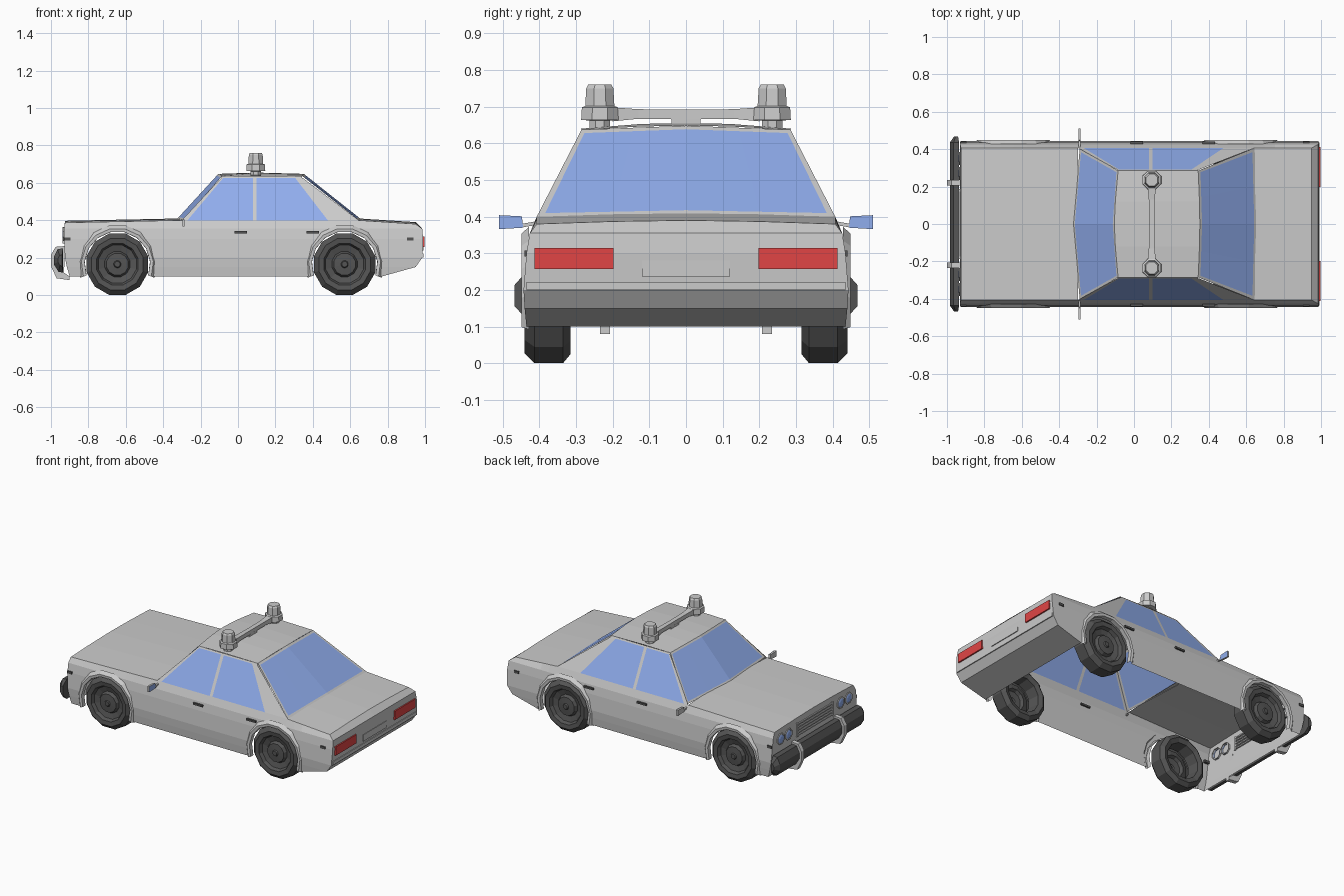
import bpy, bmesh, math
from mathutils import Vector

if "Cube" in bpy.data.objects:
    bpy.data.objects.remove(bpy.data.objects["Cube"])


def material(name, color):
    m = bpy.data.materials.new(name)
    m.diffuse_color = (*color, 1)
    m.use_nodes = True
    m.node_tree.nodes["Principled BSDF"].inputs["Base Color"].default_value = m.diffuse_color
    return m


GLASS = material("blue_glass", (0.28, 0.42, 0.85))
RED = material("red_lens", (0.75, 0.06, 0.06))
DARK = material("dark_rubber", (0.09, 0.09, 0.09))


def build(name, verts, faces, mat=None, mirror=True):
    """Flat-shaded mesh, normals made consistent, optionally mirrored across y."""
    bm = bmesh.new()
    vs = [bm.verts.new(v) for v in verts]
    for f in faces:
        bm.faces.new([vs[i] for i in f])
    bmesh.ops.remove_doubles(bm, verts=bm.verts, dist=0.0004)
    bmesh.ops.dissolve_degenerate(bm, edges=bm.edges, dist=0.0004)
    bmesh.ops.recalc_face_normals(bm, faces=bm.faces)
    me = bpy.data.meshes.new(name)
    bm.to_mesh(me)
    bm.free()
    ob = bpy.data.objects.new(name, me)
    bpy.context.collection.objects.link(ob)
    if mat:
        me.materials.append(mat)
    if mirror:
        mod = ob.modifiers.new("mirror", 'MIRROR')
        mod.use_axis = (False, True, False)
        mod.merge_threshold = 0.0005
    return ob


def loft(name, rows, mat=None, mirror=True, ring=False, cap_start=False, cap_end=False, wrap=False):
    """Skin rows of points; ring closes each row, wrap joins last row to first."""
    n, r = len(rows[0]), len(rows)
    faces = [(i * n + j, i * n + (j + 1) % n, (i + 1) % r * n + (j + 1) % n, (i + 1) % r * n + j)
             for i in range(r if wrap else r - 1) for j in range(n if ring else n - 1)]
    if cap_start:
        faces.append(tuple(range(n)))
    if cap_end:
        faces.append(tuple(range((r - 1) * n, r * n)))
    return build(name, [p for row in rows for p in row], faces, mat, mirror)


def box(name, x, y, z, mat=None, mirror=True):
    rows = [[(a, y[0], z[0]), (a, y[1], z[0]), (a, y[1], z[1]), (a, y[0], z[1])] for a in x]
    return loft(name, rows, mat, mirror, True, True, True)


def turned(name, center, axis, profile, sides, mat=None, mirror=True):
    """Surface of revolution: profile of (distance along axis, radius)."""
    rows = []
    for d, r in profile:
        row = []
        for k in range(sides):
            a = 2 * math.pi * (k + 0.5) / sides
            c, s = r * math.cos(a), r * math.sin(a)
            v = {'x': (d, c, s), 'y': (c, d, s), 'z': (c, s, d)}[axis]
            row.append(tuple(Vector(center) + Vector(v)))
        rows.append(row)
    return loft(name, rows, mat, mirror, True, False, True)


def interp(table, t):
    if t <= table[0][0]:
        return table[0][1]
    for (a, u), (b, v) in zip(table, table[1:]):
        if t <= b:
            return u + (v - u) * (t - a) / (b - a)
    return table[-1][1]


# Body shell: columns along x whose lower edge follows the wheel arches, open underneath
WHEELS_X, WZ, ARCH = (-0.645, 0.57), 0.165, 0.183
WIDTH = [(0.10, 0.435), (0.15, 0.44), (0.20, 0.443), (0.30, 0.435), (0.36, 0.425), (0.40, 0.405)]
TOP = [(-0.93, 0.387), (-0.30, 0.40), (0.64, 0.40), (0.95, 0.38)]
LEVELS = [0.10, 0.15, 0.20, 0.30, 0.355]
columns = [(-0.30, 0.10), (0.64, 0.10)]
for cx in WHEELS_X:
    columns += [(cx - ARCH - 0.002, 0.10), (cx + ARCH + 0.002, 0.10)]
    columns += [(cx - ARCH * math.cos(math.pi * k / 8), WZ + ARCH * math.sin(math.pi * k / 8)) for k in range(9)]
columns = sorted(c for c in columns if c[0] != 0.64)
# the deck column behind the cabin lies over the rear arch, so it gets the arch height
columns = sorted(columns + [(0.64, WZ + math.sqrt(ARCH ** 2 - 0.07 ** 2))])


def section(xs, low):
    pts = [(x, interp(WIDTH, max(z, low)), max(z, low)) for x, z in zip(xs, LEVELS)]
    top = interp(TOP, xs[-1])
    return pts + [(xs[-1], 0.407, top), (xs[-1], 0.2, top + 0.007), (xs[-1], 0, top + 0.01)]


front = section([-0.90, -0.915, -0.925, -0.93, -0.93, -0.925], 0.10)
rear = section([0.77, 0.95, 0.985, 0.99, 0.985, 0.95], 0.10)
rows = [front] + [section([x] * 6, low) for x, low in columns] + [rear]
verts, n, faces = [p for r in rows for p in r], 8, []
for i in range(len(rows) - 1):
    in_cabin = -0.31 < rows[i][5][0] < 0.63 and rows[i + 1][5][0] < 0.65
    for j in range(5 if in_cabin else 7):
        faces.append((i * n + j, i * n + j + 1, (i + 1) * n + j + 1, (i + 1) * n + j))
for base, end in ((0, front), ((len(rows) - 1) * n, rear)):
    start = len(verts)
    verts += [(p[0], 0, p[2]) for p in end[:5]] + [end[7]]
    for j in range(4):
        faces.append((base + j, base + j + 1, start + j + 1, start + j))
    faces.append((base + 4, base + 5, base + 6, base + 7, start + 4))
build("body_shell", verts, faces)

# Wheel arch lips and wheels
for cx, tag in zip(WHEELS_X, ("front", "rear")):
    rows = []
    for k in range(10):
        a = math.radians(-20 + 220 * k / 9)
        rows.append([(cx + r * math.cos(a), y, WZ + r * math.sin(a))
                     for r, y in ((0.175, 0.42), (0.176, 0.447), (0.193, 0.449), (0.212, 0.428))])
    loft(tag + "_arch_lip", rows)
    turned(tag + "_wheel", (cx, 0, WZ), 'y',
           [(0.40, 0.105), (0.325, 0.115), (0.315, 0.145), (0.335, 0.17), (0.413, 0.17), (0.44, 0.143),
            (0.436, 0.115), (0.415, 0.105), (0.405, 0.07), (0.425, 0.06), (0.428, 0.02), (0.435, 0.015)],
           12, DARK)


# Cabin sides: pillars and panes between a sill row and a roof-rail row
def side(x, z):
    return (x, 0.407 - (z - 0.40) * 0.122 / 0.237, z)


sill = [-0.30, -0.27, 0.08, 0.10, 0.48, 0.645]
rail = [-0.09, -0.078, 0.08, 0.10, 0.305, 0.345]
parts = ["front_pillar", "front_side_window", "middle_pillar", "rear_side_window", "rear_pillar"]
for i, part in enumerate(parts):
    loft(part, [[side(sill[k], 0.40), side(rail[k], 0.627)] for k in (i, i + 1)],
         GLASS if "window" in part else None)
loft("roof_rail", [[side(x, 0.627), side(x, 0.637)] for x in (-0.088, 0.343)])


# Windshield and rear window with thin frames
def screen(name, low, high):
    def at(t, u):
        a = Vector(low[0]).lerp(Vector(low[1]), t)
        return tuple(a.lerp(Vector(high[0]).lerp(Vector(high[1]), t), u))
    us, ts = (0, 0.04, 0.96, 1), (0, 0.5, 0.955, 1)
    for i in range(3):
        for j in range(3):
            glass = i == 1 and j < 2
            loft(name + ("_glass" if glass else "_frame"),
                 [[at(ts[k], us[i]), at(ts[k], us[i + 1])] for k in (j, j + 1)], GLASS if glass else None)


screen("windshield", [(-0.325, 0, 0.408), (-0.29, 0.407, 0.40)], [(-0.105, 0, 0.648), (-0.085, 0.285, 0.637)])
screen("rear_window", [(0.655, 0, 0.408), (0.645, 0.407, 0.40)], [(0.352, 0, 0.648), (0.343, 0.285, 0.637)])

# Roof panel, slightly crowned
loft("roof", [[(-0.085, 0.285, 0.637), (-0.1, 0.12, 0.646), (-0.105, 0, 0.648)],
              [(0.1, 0.287, 0.64), (0.1, 0.12, 0.653), (0.1, 0, 0.655)],
              [(0.343, 0.285, 0.637), (0.35, 0.12, 0.646), (0.352, 0, 0.648)]])

# Roof light bar
turned("beacon", (0.095, 0.235, 0), 'z',
       [(0.635, 0.03), (0.662, 0.03), (0.664, 0.055), (0.698, 0.053), (0.702, 0.043), (0.75, 0.04), (0.76, 0.034)], 8)
loft("beacon_bar", [[(0.095 - w, y, z0), (0.095 + w, y, z0), (0.095 + w, y, z1), (0.095 - w, y, z1)]
                    for y, w, z0, z1 in ((0, 0.014, 0.665, 0.692), (0.13, 0.016, 0.667, 0.693), (0.2, 0.022, 0.66, 0.698))],
     ring=True)
box("beacon_bar_foot", (0.08, 0.11), (-0.04, 0.04), (0.65, 0.668), mirror=False)

# Front bumper with tapered ends, and its two guards
bumper = [(-0.935, 0.25), (-0.965, 0.245), (-0.985, 0.205), (-0.985, 0.165), (-0.96, 0.125), (-0.935, 0.12)]
loft("front_bumper", [[(-0.945 + (x + 0.945) * s, y, 0.185 + (z - 0.185) * s) for x, z in bumper]
                      for y, s in ((0, 1), (0.435, 1), (0.467, 0.45))], DARK, ring=True, cap_end=True)
guard = [(-0.925, 0.262), (-0.975, 0.258), (-1.0, 0.215), (-1.0, 0.155), (-0.97, 0.09), (-0.90, 0.08),
         (-0.90, 0.10), (-0.93, 0.12)]
loft("bumper_guard", [[(x, y, z) for x, z in guard] for y in (0.207, 0.235)],
     ring=True, cap_start=True, cap_end=True)

# Grille and headlights
for k in range(5):
    box("grille_bar", (-0.937, -0.92), (-0.18, 0.18), (0.28 + 0.018 * k, 0.288 + 0.018 * k), mirror=False)
box("grille_end", (-0.938, -0.92), (0.175, 0.187), (0.275, 0.365))
for y in (0.27, 0.35):
    turned("headlight_rim", (0, y, 0.325), 'x', [(-0.92, 0.038), (-0.935, 0.038), (-0.935, 0.03), (-0.931, 0.03)], 8)
    turned("headlight", (0, y, 0.325), 'x', [(-0.925, 0.03), (-0.934, 0.029), (-0.938, 0.018)], 8, GLASS)

# Tail lights and rear plate
box("tail_light", (0.975, 0.997), (0.198, 0.413), (0.257, 0.314), RED)
box("rear_plate", (0.97, 0.992), (-0.12, 0.12), (0.237, 0.28), mirror=False)
box("rear_trim", (0.975, 0.991), (-0.435, 0.435), (0.20, 0.222), mirror=False)

# Door handles and side markers
for x in (0.015, 0.40):
    box("door_handle", (x - 0.034, x + 0.034), (0.42, 0.44), (0.33, 0.342), DARK)
for x in (-0.912, 0.92):
    box("side_marker", (x - 0.017, x + 0.017), (0.42, 0.441), (0.292, 0.308), DARK)

# Wing mirrors
loft("mirror_housing", [[(x, 0.443, 0.37), (x, 0.51, 0.366), (x, 0.51, 0.404), (x, 0.448, 0.401)]
                        for x in (-0.298, -0.286)], ring=True, cap_start=True, cap_end=True)
build("mirror_glass", [(-0.284, 0.444, 0.37), (-0.284, 0.51, 0.366), (-0.284, 0.51, 0.404), (-0.284, 0.448, 0.401)],
      [(0, 1, 2, 3)], GLASS)
loft("mirror_arm", [[(-0.296, y, z), (-0.286, y, z), (-0.286, y, z + 0.01), (-0.296, y, z + 0.01)]
                    for y, z in ((0.405, 0.378), (0.45, 0.37))], ring=True)
